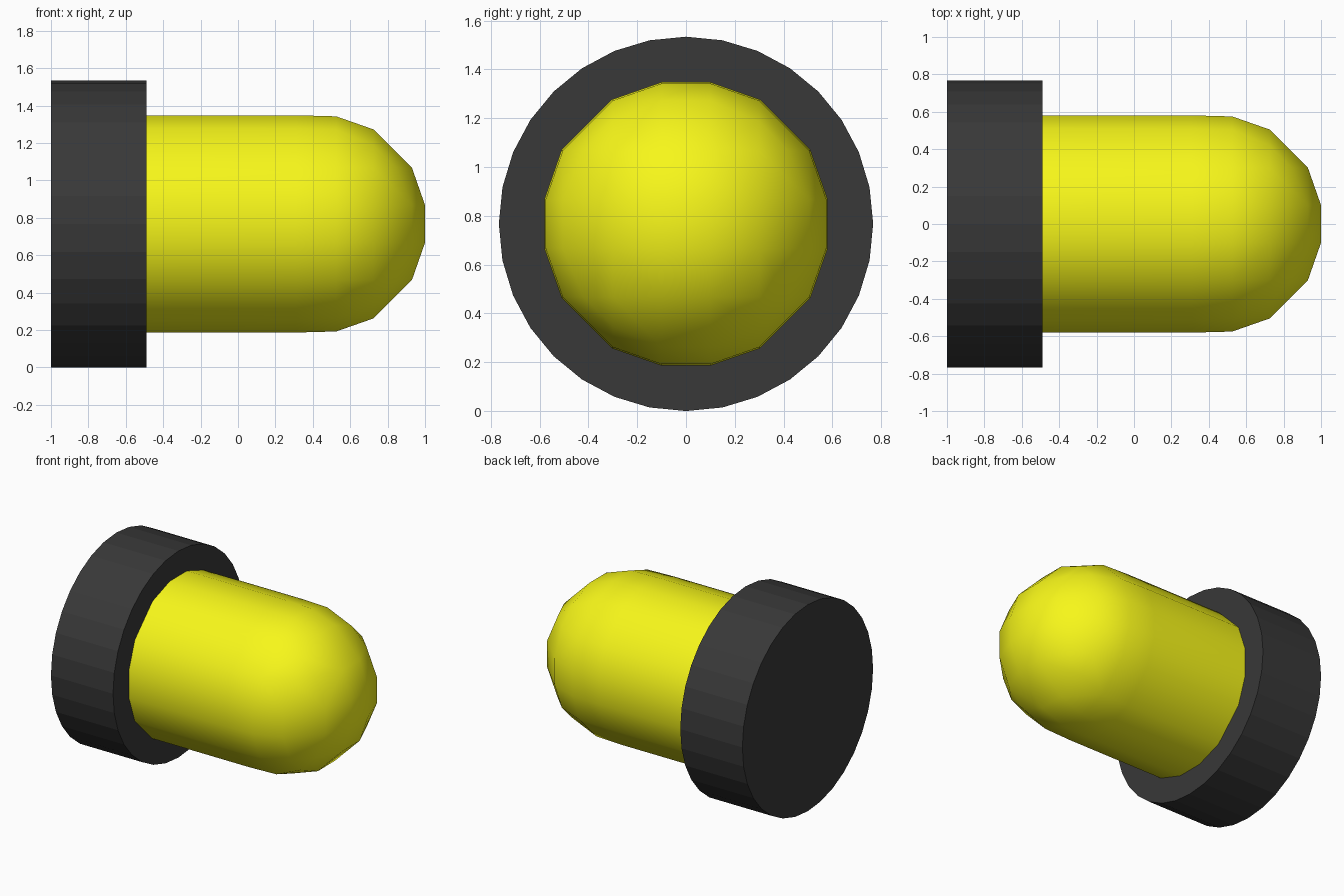
import bpy, bmesh, math
from itertools import permutations, product
from mathutils import Vector, Matrix

if "Cube" in bpy.data.objects:
    bpy.data.objects.remove(bpy.data.objects["Cube"])

AXIS_Z = 0.767  # height of the shared centre axis


def material(name, color):
    m = bpy.data.materials.new(name)
    m.diffuse_color = (*color, 1)
    m.use_nodes = True
    m.node_tree.nodes["Principled BSDF"].inputs["Base Color"].default_value = m.diffuse_color
    return m


def make_object(name, bm, mat):
    mesh = bpy.data.meshes.new(name)
    bmesh.ops.recalc_face_normals(bm, faces=bm.faces)
    bm.to_mesh(mesh)
    bm.free()
    mesh.materials.append(mat)
    ob = bpy.data.objects.new(name, mesh)
    bpy.context.collection.objects.link(ob)
    ob.location.z = AXIS_Z
    return ob


# Base: flat-shaded 32-sided disc lying along x
bm = bmesh.new()
bmesh.ops.create_cone(bm, cap_ends=True, segments=32, radius1=0.767,
                      radius2=0.767, depth=0.51,
                      matrix=Matrix.Translation((-0.745, 0, 0)) @ Matrix.Rotation(math.pi / 2, 4, 'Y'))
make_object("base", bm, material("dark_grey", (0.04, 0.04, 0.04)))

# Bulb dome: half of a rounded cube, from the symmetric copies of three corner points
points = set()
for seed in ((0.575, 0.1, 0.1), (0.505, 0.3, 0.1), (0.42, 0.3, 0.3)):
    for p in permutations(seed):
        for s in product((1, -1), repeat=3):
            points.add(tuple(a * b for a, b in zip(p, s)))
dome = [Vector(p) + Vector((0.425, 0, 0)) for p in sorted(points) if p[0] > 0]

# Bulb body: the 16-sided dome rim, slightly widened and carried back into the base
rim = [p for p in dome if p.x < 0.53]
body = [Vector((x, p.y * 1.01, p.z * 1.01)) for p in rim for x in (0.31, -0.52)]

bm = bmesh.new()
for p in dome + body:
    bm.verts.new(p)
bmesh.ops.convex_hull(bm, input=bm.verts[:])
bmesh.ops.dissolve_limit(bm, angle_limit=math.radians(0.5),
                         verts=bm.verts[:], edges=bm.edges[:])
# The hidden end inside the base is left open
bmesh.ops.delete(bm, geom=[f for f in bm.faces if f.calc_center_median().x < -0.51],
                 context='FACES_ONLY')
for f in bm.faces:
    f.smooth = True
make_object("bulb", bm, material("yellow", (0.93, 0.93, 0.01)))
